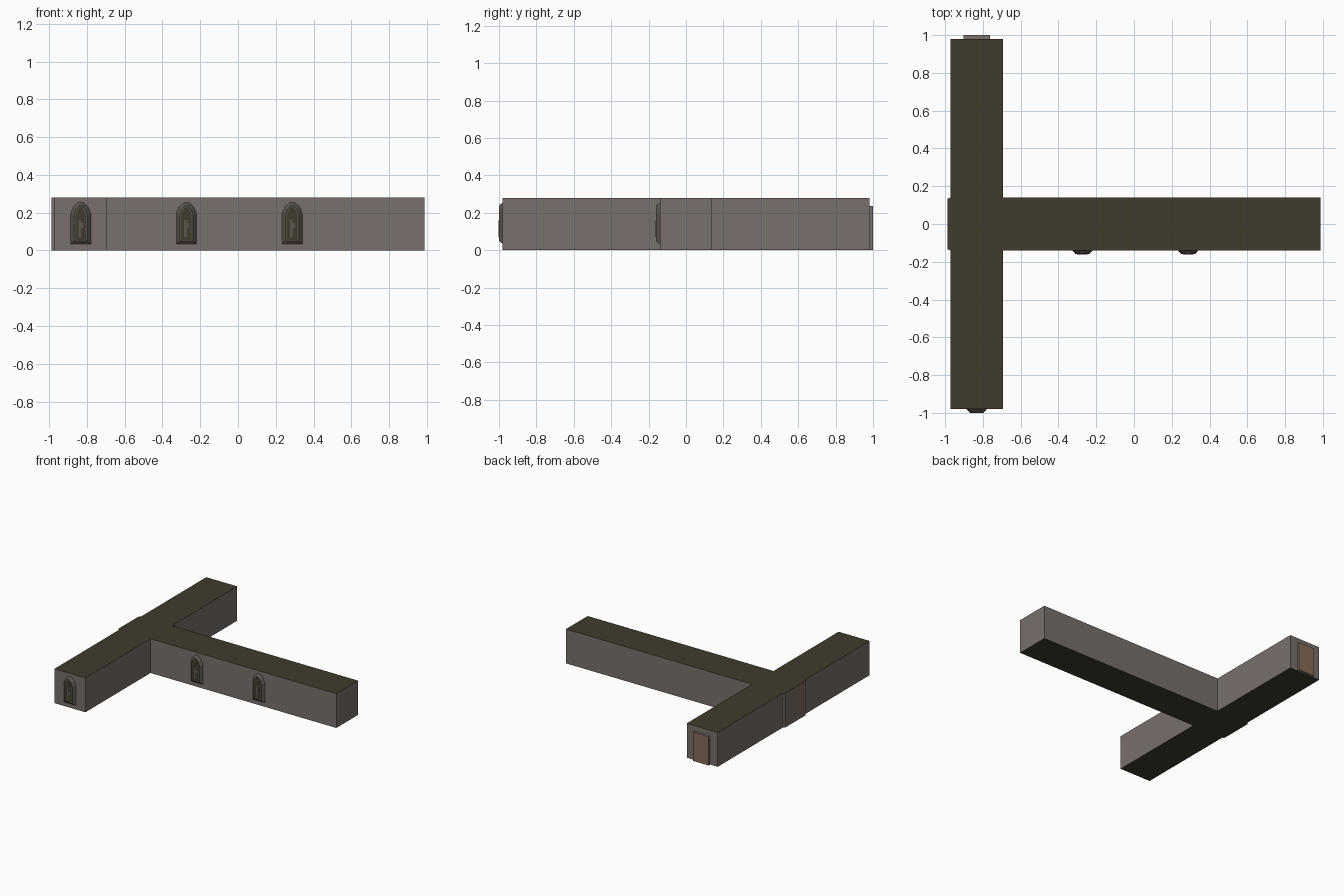
import bpy, bmesh
from mathutils import Vector

if "Cube" in bpy.data.objects:
    bpy.data.objects.remove(bpy.data.objects["Cube"])

def material(name, rgb):
    m = bpy.data.materials.new(name)
    m.diffuse_color = (*rgb, 1)
    m.use_nodes = True
    m.node_tree.nodes["Principled BSDF"].inputs["Base Color"].default_value = m.diffuse_color
    return m

STONE = material("grey stone", (0.19, 0.162, 0.15))
FLOOR = material("dark olive", (0.053, 0.043, 0.026))
WOOD = material("door wood", (0.235, 0.15, 0.098))
PANEL = material("brown panel", (0.205, 0.15, 0.115))
TRIM = material("window trim", (0.105, 0.093, 0.08))

T = 0.28                  # one square tile of the corridor
X0, Y0 = -0.973, -0.98    # corner of the plan
CX = X0 + T / 2           # centre line of the long cross hall

def loft(name, a, b, mats, rule):
    """Solid between two matching outlines; rule(face normal) picks the material."""
    bm = bmesh.new()
    va = [bm.verts.new(p) for p in a]
    vb = [bm.verts.new(p) for p in b]
    bm.faces.new(va)
    bm.faces.new(vb)
    n = len(va)
    for i in range(n):
        j = (i + 1) % n
        bm.faces.new((va[i], va[j], vb[j], vb[i]))
    bmesh.ops.recalc_face_normals(bm, faces=bm.faces[:])
    for f in bm.faces:
        f.normal_update()
        f.material_index = rule(f.normal)
    me = bpy.data.meshes.new(name)
    bm.to_mesh(me)
    bm.free()
    for m in mats:
        me.materials.append(m)
    ob = bpy.data.objects.new(name, me)
    bpy.context.collection.objects.link(ob)
    return ob

def box(name, lo, hi, mats, rule=lambda n: 0):
    ring = [(lo[0], lo[1]), (hi[0], lo[1]), (hi[0], hi[1]), (lo[0], hi[1])]
    return loft(name, [(x, y, lo[2]) for x, y in ring],
                [(x, y, hi[2]) for x, y in ring], mats, rule)

# T-shaped corridor, seven tiles each way
h = T / 2
plan = [(X0, Y0), (X0 + T, Y0), (X0 + T, -h), (X0 + 7 * T, -h),
        (X0 + 7 * T, h), (X0 + T, h), (X0 + T, -Y0), (X0, -Y0)]
loft("corridor", [(x, y, 0) for x, y in plan], [(x, y, T) for x, y in plan],
     [STONE, FLOOR], lambda n: 1 if abs(n.z) > 0.5 else 0)

# Door on the back end of the cross hall
box("door", (CX - 0.071, -Y0, 0.0), (CX + 0.071, 1.0, 0.235), [WOOD, STONE],
    lambda n: 0 if n.y > 0.5 else 1)

# Shallow full-height panel on the left side, with slightly splayed ends
pan = [(X0, -h), (X0, h), (X0 - 0.015, h - 0.007), (X0 - 0.015, -h + 0.007)]
loft("side_panel", [(x, y, 0) for x, y in pan], [(x, y, T) for x, y in pan],
     [PANEL, FLOOR, STONE],
     lambda n: 0 if n.x < -0.5 else (1 if abs(n.z) > 0.5 else 2))

def arch(cx, y, w, bottom, shoulder, top):
    """Pointed window outline in the xz plane."""
    right = [(w, bottom), (w, shoulder), (w * 0.72, shoulder + (top - shoulder) * 0.6),
             (w * 0.2, top)]
    pts = right + [(-x, z) for x, z in reversed(right)]
    return [(cx + x, y, z) for x, z in pts]

# Pointed windows on the front walls
for i, (cx, wall) in enumerate([(CX, Y0), (CX + 2 * T, -h), (CX + 4 * T, -h)]):
    out = wall - 0.02
    loft(f"window_frame_{i}", arch(cx, wall, 0.054, 0.033, 0.195, 0.255),
         arch(cx, out, 0.036, 0.05, 0.185, 0.238), [TRIM, STONE],
         lambda n: 1 if n.z < -0.4 else 0)
    loft(f"window_pane_{i}", arch(cx, out, 0.028, 0.055, 0.18, 0.23),
         arch(cx, out - 0.001, 0.028, 0.055, 0.18, 0.23), [FLOOR], lambda n: 0)
    # Broken stone bars seen in the pane
    for k, (x0, x1, z0, z1) in enumerate([(-0.012, 0.002, 0.07, 0.16),
                                          (0.002, 0.014, 0.12, 0.145)]):
        box(f"window_bar_{i}_{k}", (cx + x0, out - 0.002, z0),
            (cx + x1, out - 0.001, z1), [TRIM])
